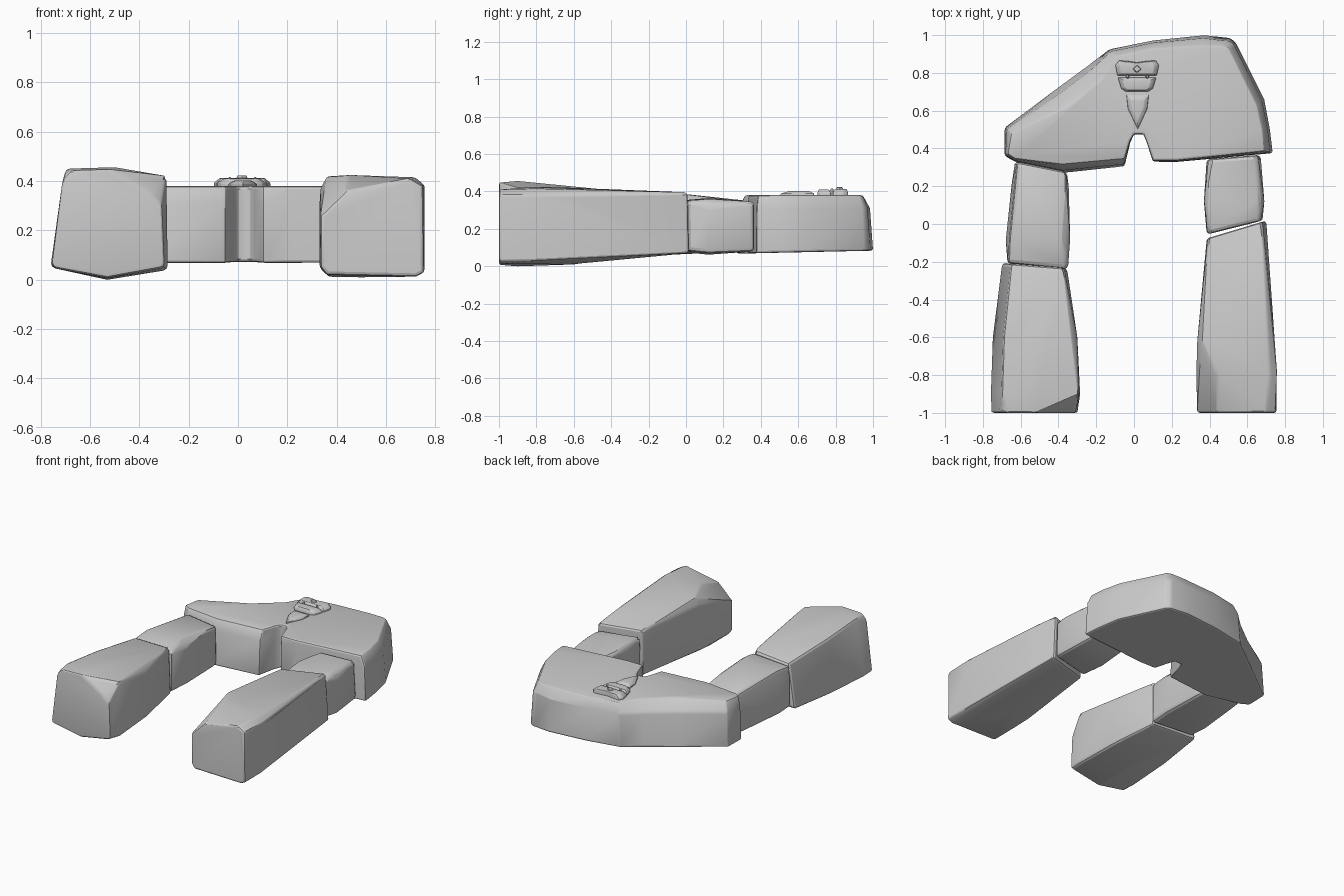
import bpy, bmesh
from math import radians


def finish(name, bm, width, segments=2, angle=24):
    bmesh.ops.recalc_face_normals(bm, faces=bm.faces)
    me = bpy.data.meshes.new(name)
    bm.to_mesh(me)
    bm.free()
    ob = bpy.data.objects.new(name, me)
    bpy.context.collection.objects.link(ob)
    bpy.ops.object.select_all(action='DESELECT')
    bpy.context.view_layer.objects.active = ob
    ob.select_set(True)
    if width:
        b = ob.modifiers.new("worn_edges", 'BEVEL')
        b.width, b.segments = width, segments
        b.limit_method, b.angle_limit = 'ANGLE', radians(angle)
        bpy.ops.object.modifier_apply(modifier=b.name)
    bpy.ops.object.shade_smooth_by_angle(angle=radians(20))
    return ob


def stone(name, sections, width=0.022):
    """Chiselled convex block: sections are (y, slope of y along x, centre x, [(x, z)...])."""
    bm = bmesh.new()
    for y, slope, cx, pts in sections:
        for x, z in pts:
            bm.verts.new((x, y + slope * (x - cx), z))
    res = bmesh.ops.convex_hull(bm, input=bm.verts)
    junk = [v for v in res["geom_interior"] if isinstance(v, bmesh.types.BMVert)]
    bmesh.ops.delete(bm, geom=junk, context='VERTS')
    bmesh.ops.dissolve_limit(bm, angle_limit=radians(3), verts=bm.verts, edges=bm.edges)
    return finish(name, bm, width)


def loft(name, rings, width):
    """Skin stacked rings of equal length and cap both ends."""
    bm = bmesh.new()
    rs = [[bm.verts.new(p) for p in r] for r in rings]
    n = len(rs[0])
    for a, b in zip(rs, rs[1:]):
        for i in range(n):
            j = (i + 1) % n
            bm.faces.new((a[i], a[j], b[j], b[i]))
    bm.faces.new(rs[0][::-1])
    bm.faces.new(rs[-1])
    return finish(name, bm, width)


def relief(name, outline, z, inset=0.7):
    """Low carved piece that tapers upward from the lintel face."""
    cx = sum(p[0] for p in outline) / len(outline)
    cy = sum(p[1] for p in outline) / len(outline)

    def ring(s, h):
        return [(cx + (x - cx) * s, cy + (y - cy) * s, h) for x, y in outline]
    return loft(name, [ring(1, 0.36), ring(1, 0.38 + (z - 0.38) * 0.4), ring(inset, z)], 0.004)


# Left pillar: large lower stone and small upper stone
stone("left_lower_stone", [
    (-1.0, 0, 0, [(-0.71, 0.41), (-0.68, 0.442), (-0.52, 0.447), (-0.36, 0.35), (-0.31, 0.30),
                  (-0.30, 0.05), (-0.53, 0.008), (-0.755, 0.05)]),
    (-0.90, 0, 0, [(-0.70, 0.45), (-0.50, 0.456), (-0.29, 0.42), (-0.285, 0.04),
                   (-0.53, 0.0), (-0.76, 0.05)]),
    (-0.60, 0, 0, [(-0.69, 0.422), (-0.33, 0.41), (-0.30, 0.37), (-0.30, 0.05),
                   (-0.52, 0.01), (-0.75, 0.06)]),
    (-0.22, -0.08, -0.52, [(-0.65, 0.38), (-0.37, 0.39), (-0.355, 0.07), (-0.70, 0.07)]),
], 0.02)
stone("left_upper_stone", [
    (-0.225, -0.1, -0.5, [(-0.665, 0.37), (-0.35, 0.37), (-0.35, 0.08), (-0.67, 0.08)]),
    (-0.08, 0, 0, [(-0.66, 0.385), (-0.38, 0.395), (-0.338, 0.35), (-0.338, 0.08),
                   (-0.5, 0.062), (-0.68, 0.08)]),
    (0.20, 0, 0, [(-0.62, 0.36), (-0.36, 0.36), (-0.345, 0.08), (-0.65, 0.08)]),
    (0.305, -0.2, -0.5, [(-0.62, 0.35), (-0.36, 0.35), (-0.355, 0.08), (-0.63, 0.08)]),
])

# Right pillar
stone("right_lower_stone", [
    (-1.0, 0, 0, [(0.335, 0.26), (0.44, 0.36), (0.70, 0.41), (0.75, 0.38),
                  (0.755, 0.03), (0.72, 0.012), (0.36, 0.02), (0.335, 0.05)]),
    (-0.80, 0, 0, [(0.44, 0.425), (0.33, 0.30), (0.33, 0.05), (0.72, 0.415),
                   (0.758, 0.38), (0.755, 0.03), (0.37, 0.012)]),
    (-0.62, 0, 0, [(0.36, 0.42), (0.335, 0.37), (0.335, 0.05), (0.70, 0.41),
                   (0.745, 0.37), (0.745, 0.04), (0.5, 0.01)]),
    (-0.03, 0.30, 0.54, [(0.39, 0.385), (0.385, 0.07), (0.68, 0.395), (0.70, 0.07)]),
], 0.02)
stone("right_upper_stone", [
    (-0.02, 0.25, 0.53, [(0.39, 0.35), (0.385, 0.08), (0.67, 0.35), (0.68, 0.08)]),
    (0.12, 0, 0, [(0.39, 0.365), (0.37, 0.33), (0.37, 0.075), (0.66, 0.36),
                  (0.69, 0.32), (0.69, 0.07), (0.53, 0.062)]),
    (0.355, 0.08, 0.53, [(0.395, 0.345), (0.385, 0.08), (0.655, 0.345), (0.67, 0.08)]),
])

# Lintel: plan outline as (base x, base y, top x, top y), narrowing toward the top at the back
plan = [
    (-0.685, 0.36, -0.67, 0.37), (-0.63, 0.33, -0.63, 0.345), (-0.38, 0.27, -0.38, 0.315),
    (-0.05, 0.305, -0.05, 0.345), (-0.02, 0.43, -0.02, 0.44), (0.0, 0.475, 0.0, 0.475),
    (0.05, 0.475, 0.05, 0.475), (0.068, 0.43, 0.068, 0.43), (0.10, 0.33, 0.10, 0.335),
    (0.22, 0.328, 0.22, 0.335), (0.735, 0.375, 0.69, 0.385), (0.72, 0.50, 0.68, 0.50),
    (0.69, 0.66, 0.65, 0.63), (0.54, 0.96, 0.50, 0.935), (0.51, 0.985, 0.46, 0.945),
    (0.37, 1.0, 0.36, 0.945), (0.10, 0.972, 0.10, 0.93), (-0.13, 0.925, -0.10, 0.89),
    (-0.25, 0.835, -0.17, 0.77), (-0.42, 0.71, -0.34, 0.63), (-0.685, 0.51, -0.65, 0.48),
]
base = [(a, b, 0.068 + 0.022 * max(0, b - 0.3)) for a, b, c, d in plan]
middle = [(a + (c - a) * 0.3, b + (d - b) * 0.3, 0.31) for a, b, c, d in plan]
top = [(c, d, 0.38) for a, b, c, d in plan]
loft("lintel", [base, middle, top], 0.012)

# Carved ornament on the lintel: brow, jaw, pointed drop, diamond and studs
relief("ornament_brow", [(-0.088, 0.785), (0.12, 0.785), (0.132, 0.84), (0.115, 0.866), (0.06, 0.862),
                         (0.016, 0.855), (-0.028, 0.862), (-0.08, 0.866), (-0.098, 0.84)], 0.412, 0.8)
relief("ornament_jaw", [(-0.085, 0.775), (-0.068, 0.718), (-0.045, 0.702), (0.077, 0.702),
                        (0.10, 0.718), (0.117, 0.775)], 0.41, 0.75)
relief("ornament_drop", [(-0.04, 0.684), (-0.032, 0.61), (0.02, 0.502), (0.07, 0.61),
                         (0.078, 0.684)], 0.402, 0.6)
relief("ornament_diamond", [(-0.012, 0.82), (0.016, 0.797), (0.044, 0.82), (0.016, 0.845)], 0.423, 0.75)
for side, x in (("left", -0.034), ("right", 0.07)):
    relief(side + "_stud", [(x - 0.011, 0.78), (x, 0.766), (x + 0.011, 0.78), (x, 0.794)], 0.416, 0.6)
